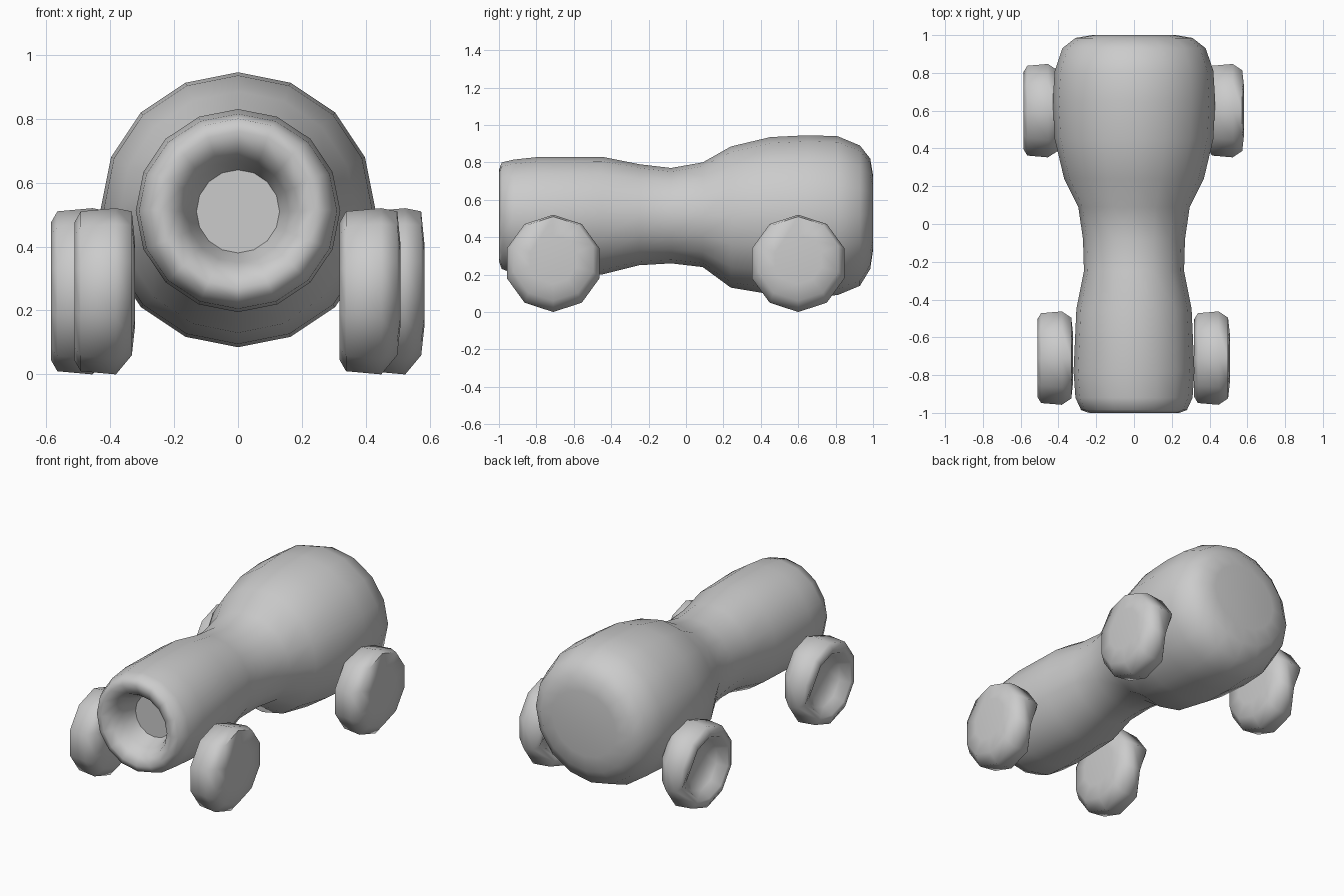
import bpy
import bmesh
from math import sin, cos, pi, radians

cube = bpy.data.objects.get("Cube")
if cube:
    bpy.data.objects.remove(cube, do_unlink=True)

grey = bpy.data.materials.new("plain grey")
grey.use_nodes = True
grey.diffuse_color = (0.6, 0.6, 0.6, 1)
grey.node_tree.nodes["Principled BSDF"].inputs["Base Color"].default_value = (0.6, 0.6, 0.6, 1)


def loft(name, rings, sides, point, location=(0, 0, 0)):
    """Skin a row of closed rings and cap both ends."""
    bm = bmesh.new()
    loops = [[bm.verts.new(point(ring, pi / 2 + 2 * pi * i / sides)) for i in range(sides)]
             for ring in rings]
    for a, b in zip(loops, loops[1:]):
        for i in range(sides):
            j = (i + 1) % sides
            bm.faces.new((a[i], a[j], b[j], b[i]))
    for loop in (loops[0], loops[-1]):
        bmesh.ops.contextual_create(bm, geom=loop)
    bmesh.ops.recalc_face_normals(bm, faces=bm.faces)
    mesh = bpy.data.meshes.new(name)
    bm.to_mesh(mesh)
    bm.free()
    mesh.materials.append(grey)
    obj = bpy.data.objects.new(name, mesh)
    obj.location = location
    bpy.context.collection.objects.link(obj)
    bpy.ops.object.select_all(action='DESELECT')
    obj.select_set(True)
    bpy.context.view_layer.objects.active = obj
    bpy.ops.object.shade_smooth_by_angle(angle=radians(65))
    return obj


# Body: hollow muzzle, barrel, narrow neck and bulb; each ring is y, half width, bottom, top
body_rings = [
    (-0.82, 0.13, 0.38, 0.64), (-0.91, 0.16, 0.35, 0.67), (-0.97, 0.19, 0.32, 0.70),
    (-1.0, 0.24, 0.27, 0.76), (-0.985, 0.28, 0.23, 0.80), (-0.92, 0.31, 0.205, 0.815),
    (-0.78, 0.32, 0.195, 0.83), (-0.45, 0.305, 0.20, 0.83), (-0.25, 0.265, 0.25, 0.79),
    (-0.08, 0.27, 0.26, 0.77), (0.09, 0.295, 0.24, 0.80), (0.24, 0.37, 0.13, 0.885),
    (0.45, 0.42, 0.095, 0.935), (0.65, 0.43, 0.085, 0.945), (0.81, 0.42, 0.09, 0.94),
    (0.93, 0.38, 0.14, 0.89), (0.985, 0.31, 0.23, 0.82), (1.0, 0.22, 0.33, 0.73),
]


def body_point(ring, angle):
    y, half, low, high = ring
    return (half * cos(angle), y, (low + high) / 2 + (high - low) / 2 * sin(angle))


loft("body", body_rings, 16, body_point)

# Wheels: domed on one side, dished on the other; each ring is x, radius, lift
wheel_rings = [
    (0.0, 0.10, 0), (-0.035, 0.155, 0), (-0.09, 0.19, 0), (-0.095, 0.215, 0),
    (-0.075, 0.25, 0), (0.035, 0.26, 0), (0.085, 0.225, 0.025), (0.095, 0.13, 0.02),
]


def wheel_point(ring, angle):
    x, radius, lift = ring
    # the dished rim has one notch low at the back
    if x < -0.07 and abs(angle - pi / 2 - 1.4 * pi) < 0.3:
        x += 0.05
    return (x, radius * cos(angle), lift + radius * sin(angle))


for name, x, y in (("front_left_wheel", 0.413, -0.71), ("front_right_wheel", -0.417, -0.71),
                   ("rear_left_wheel", 0.488, 0.6), ("rear_right_wheel", -0.49, 0.6)):
    loft(name, wheel_rings, 10, wheel_point, (x, y, 0.26))
